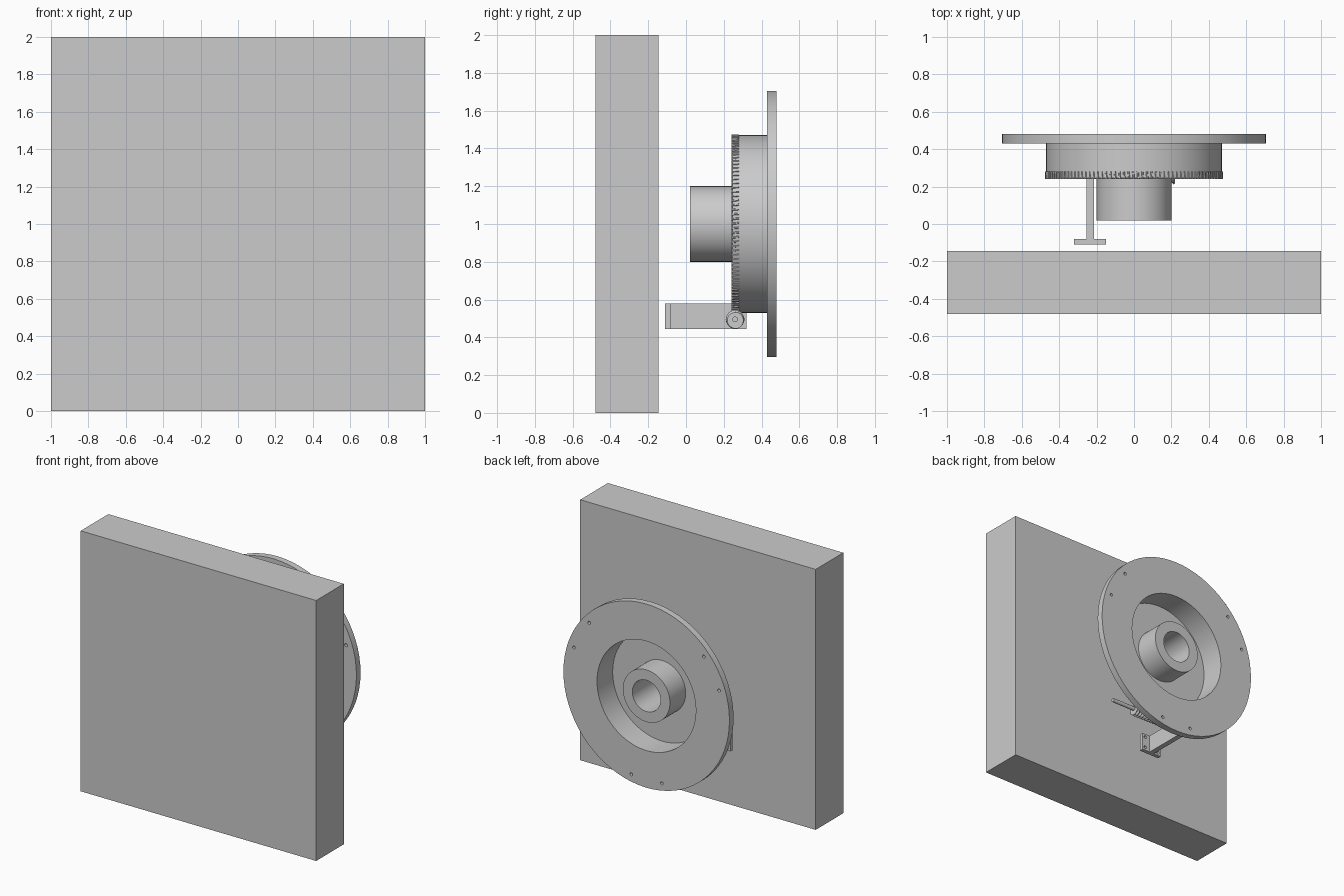
import bpy, bmesh
from math import sin, cos, pi, radians
from mathutils import Matrix

if "Cube" in bpy.data.objects:
    bpy.data.objects.remove(bpy.data.objects["Cube"], do_unlink=True)

grey = bpy.data.materials.new("plain grey")
grey.use_nodes = True
grey.diffuse_color = (0.6, 0.6, 0.6, 1)
grey.node_tree.nodes["Principled BSDF"].inputs["Base Color"].default_value = (0.6, 0.6, 0.6, 1)


def finish(bm, name, smooth=False):
    bmesh.ops.recalc_face_normals(bm, faces=bm.faces)
    mesh = bpy.data.meshes.new(name)
    bm.to_mesh(mesh)
    bm.free()
    mesh.materials.append(grey)
    obj = bpy.data.objects.new(name, mesh)
    bpy.context.collection.objects.link(obj)
    if smooth:
        shade(obj)
    return obj


def shade(obj):
    bpy.ops.object.select_all(action='DESELECT')
    obj.select_set(True)
    bpy.context.view_layer.objects.active = obj
    bpy.ops.object.shade_smooth_by_angle(angle=radians(30))


def box(name, lo, hi):
    bm = bmesh.new()
    size = [b - a for a, b in zip(lo, hi)]
    mid = [(a + b) / 2 for a, b in zip(lo, hi)]
    bmesh.ops.create_cube(bm, size=1, matrix=Matrix.Translation(mid) @ Matrix.Diagonal((*size, 1)))
    return finish(bm, name)


def loft(name, rings, segments, place, smooth=True):
    """Skin a closed loop of rings; each ring is (radius function, axial position)."""
    bm = bmesh.new()
    loops = []
    for radius, t in rings:
        angles = [2 * pi * i / segments for i in range(segments)]
        loops.append([bm.verts.new(place(radius(a), a, t)) for a in angles])
    for k, loop in enumerate(loops):
        nxt = loops[(k + 1) % len(loops)]
        for i in range(segments):
            j = (i + 1) % segments
            bm.faces.new((loop[i], loop[j], nxt[j], nxt[i]))
    return finish(bm, name, smooth)


def around_y(r, a, t):
    return (r * cos(a), t, 1 + r * sin(a))


def around_shaft(r, a, t):
    return (t, 0.26 + r * cos(a), 0.495 + r * sin(a))


def const(r):
    return lambda a: r


def drill(obj, centres, radius, y, depth):
    """Cut round holes along y."""
    bm = bmesh.new()
    for x, z in centres:
        bmesh.ops.create_cone(bm, cap_ends=True, segments=16, radius1=radius, radius2=radius, depth=depth,
                              matrix=Matrix.Translation((x, y, z)) @ Matrix.Rotation(pi / 2, 4, 'X'))
    cutter = finish(bm, "hole_cutter")
    cutter.hide_render = True
    mod = obj.modifiers.new("holes", 'BOOLEAN')
    mod.operation = 'DIFFERENCE'
    mod.solver = 'EXACT'
    mod.object = cutter
    bpy.context.view_layer.objects.active = obj
    bpy.ops.object.modifier_apply(modifier=mod.name)
    bpy.data.objects.remove(cutter, do_unlink=True)


# Thick square wall panel
box("wall_panel", (-1, -0.48, 0), (1, -0.145, 2))

# Turned wheel: hub with bore, web, drum and flange in one section
section = [(0.12, 0.02), (0.2, 0.02), (0.2, 0.245), (0.47, 0.245), (0.47, 0.43), (0.705, 0.43),
           (0.705, 0.48), (0.42, 0.48), (0.42, 0.29), (0.2, 0.29), (0.2, 0.48), (0.12, 0.48)]
wheel = loft("flanged_wheel", [(const(r), y) for r, y in section], 72, around_y, False)
bolts = [radians(base + off) for base in (30, 150, 270) for off in (-11.5, 11.5)]
drill(wheel, [(0.65 * cos(a), 1 + 0.65 * sin(a)) for a in bolts], 0.012, 0.455, 0.12)
shade(wheel)

# Gear ring with slightly slanted teeth
TEETH = 120


def toothed(a):
    return 0.475 if round(a * TEETH * 4 / (2 * pi)) % 4 < 2 else 0.46


def slanted(r, a, t):
    return around_y(r, a + (t - 0.26) * 0.2, t)


loft("gear_ring", [(const(0.44), 0.24), (toothed, 0.24), (toothed, 0.28), (const(0.44), 0.28)],
     TEETH * 4, slanted, False)

# Worm screw: helical thread on a short cylinder
PITCH, START, END = 0.025, -0.2, 0.22


def thread(t):
    return lambda a: 0.036 + 0.028 * abs((t / PITCH - a / (2 * pi)) % 1 - 0.5)


steps = round((END - START) / PITCH * 6)
stations = [START + (END - START) * i / steps for i in range(steps + 1)]
loft("worm_screw", [(const(0.01), START)] + [(thread(t), t) for t in stations] + [(const(0.01), END)],
     24, around_shaft, False)

# Drive shaft through the worm and bracket
loft("drive_shaft", [(const(0.001), -0.27), (const(0.015), -0.27), (const(0.015), 0.42), (const(0.001), 0.42)],
     20, around_shaft)

# Bracket: foot plate with screw holes and an arm carrying the shaft
foot = box("bracket_foot", (-0.32, -0.11, 0.445), (-0.15, -0.08, 0.58))
drill(foot, [(-0.235 + sx * 0.06, 0.512 + sz * 0.042) for sx in (-1, 1) for sz in (-1, 1)], 0.012, -0.095, 0.1)
box("bracket_arm", (-0.255, -0.081, 0.445), (-0.215, 0.32, 0.58))
